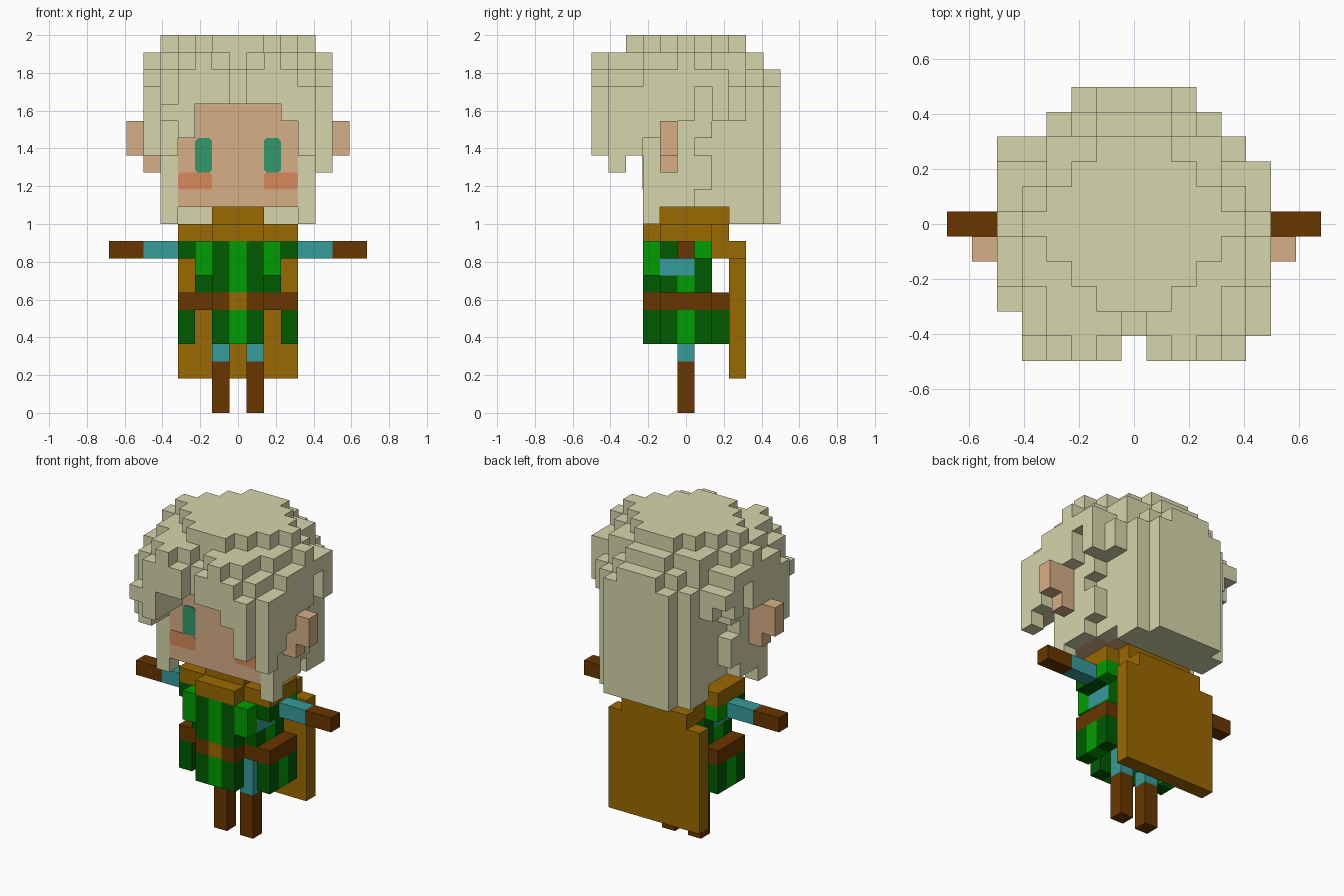
import bpy, bmesh
from mathutils import Vector

default = bpy.data.objects.get("Cube")
if default:
    bpy.data.objects.remove(default, do_unlink=True)

U = 1 / 11  # size of one block


def material(name, rgb):
    linear = [((c / 255 + 0.055) / 1.055) ** 2.4 if c > 10 else 0 for c in rgb] + [1]
    m = bpy.data.materials.new(name)
    m.use_nodes = True
    m.diffuse_color = linear
    m.node_tree.nodes["Principled BSDF"].inputs["Base Color"].default_value = linear
    return m


HAIR = material("pale hair", (214, 214, 172))
SKIN = material("skin", (215, 175, 134))
GOLD = material("ochre cloth", (155, 105, 0))
BROWN = material("brown leather", (105, 54, 0))
DARK = material("dark green", (0, 91, 0))
BRIGHT = material("bright green", (0, 157, 0))
TEAL = material("teal cloth", (54, 156, 156))
EYE = material("eye green", (51, 152, 107))
BLUSH = material("blush", (216, 138, 92))


def finish(name, bm, mat):
    mesh = bpy.data.meshes.new(name)
    bm.to_mesh(mesh)
    bm.free()
    mesh.materials.append(mat)
    bpy.context.collection.objects.link(bpy.data.objects.new(name, mesh))


def box(i0, i1, j0, j1, k0, k1):
    """All block cells in the inclusive ranges."""
    return {(i, j, k) for i in range(i0, i1 + 1)
            for j in range(j0, j1 + 1) for k in range(k0, k1 + 1)}


def mirrored(cells):
    return cells | {(-i, j, k) for i, j, k in cells}


def blocks(name, mat, cells):
    """Skin a set of cells with its outer faces only."""
    bm = bmesh.new()
    for c in cells:
        centre = Vector((c[0], c[1], c[2] + 0.5))
        for axis in range(3):
            for s in (-1, 1):
                n = list(c)
                n[axis] += s
                if tuple(n) in cells:
                    continue
                a, b, d = Vector(), Vector(), Vector()
                a[axis] = s * 0.5
                b[(axis + 1) % 3] = 0.5
                d[(axis + 2) % 3] = 0.5 * s
                corners = (a - b - d, a + b - d, a + b + d, a - b + d)
                bm.faces.new([bm.verts.new((centre + p) * U) for p in corners])
    bmesh.ops.remove_doubles(bm, verts=bm.verts, dist=0.001)
    bmesh.ops.dissolve_limit(bm, angle_limit=0.01, verts=bm.verts, edges=bm.edges)
    finish(name, bm, mat)


def face_plate(name, mat, x0, x1, z0, z1, cut):
    """Thin plate with clipped corners on the front of the face."""
    bm = bmesh.new()
    outline = [(x0 + cut, z0), (x1 - cut, z0), (x1, z0 + cut), (x1, z1 - cut),
               (x1 - cut, z1), (x0 + cut, z1), (x0, z1 - cut), (x0, z0 + cut)]
    f = bm.faces.new([bm.verts.new((x, -2.5 * U - 0.004, z)) for x, z in outline])
    ext = bmesh.ops.extrude_face_region(bm, geom=[f])
    moved = [v for v in ext["geom"] if isinstance(v, bmesh.types.BMVert)]
    bmesh.ops.translate(bm, verts=moved, vec=(0, 0.005, 0))
    bmesh.ops.recalc_face_normals(bm, faces=bm.faces)
    finish(name, bm, mat)


# Hair crown: stepped layers, half width of each row from front to back
crown = {21: (-1, -1, 1, 2, 3, 4, 3, 2, 1, -1, -1),
         20: (2, 3, 3, 4, 4, 5, 4, 3, 3, 1, -1),
         19: (3, 4, 4, 5, 5, 5, 5, 5, 3, 2, 1),
         18: (3, 4, 5, 5, 5, 5, 5, 5, 4, 3, 2)}
hair = set()
for k, widths in crown.items():
    for row, w in enumerate(widths):
        hair |= box(-w, w, row - 5, row - 5, k, k)
hair |= {(4, -5, 18), (5, -4, 18), (5, -4, 17), (-5, 3, 18)}
hair -= box(0, 0, -5, -5, 18, 20) | box(-1, 1, -5, -5, 20, 20) | {(0, -4, 20)}  # parting
hair -= mirrored({(5, 1, 18)})  # slot above each ear

# Fringe locks: column, first row, last row, lowest block
for i, j0, j1, low in ((-5, -3, -3, 15), (-4, -5, -5, 17), (-4, -4, -3, 15),
                       (-3, -5, -3, 16), (3, -5, -3, 17), (4, -5, -3, 15),
                       (5, -4, -4, 14), (5, -3, -3, 15)):
    hair |= box(i, i, j0, j1, low, 17)

# Side hair with ragged lower and rear edges
sides = box(4, 4, -2, -2, 11, 17) | box(4, 4, -1, 0, 12, 17)
sides |= box(4, 4, 1, 1, 13, 14) | box(4, 4, 1, 1, 16, 17) | box(4, 4, 2, 3, 17, 17)
sides |= box(5, 5, -2, -2, 16, 17) | box(5, 5, -1, 0, 17, 17) | {(5, 2, 17)}
sides |= box(3, 3, 1, 2, 12, 17)
hair |= mirrored(sides)

# Long back hair
hair |= box(-3, 3, 3, 4, 11, 17) | box(-2, 2, 5, 5, 11, 17)
blocks("hair", HAIR, hair)

# Head, ears and face
blocks("head", SKIN, box(-3, 3, -2, 0, 12, 17) | box(-2, 2, 1, 2, 12, 17))
blocks("ears", SKIN, mirrored(box(5, 5, -1, -1, 14, 16) | box(6, 6, -1, -1, 15, 16)))
for side, s in (("left", 1), ("right", -1)):
    ex = sorted((s * 1.5 * U, s * 2.5 * U))
    face_plate(side + "_eye", EYE, ex[0], ex[1], 14 * U, 16 * U, 0.015)
    bx = sorted((s * 1.5 * U, s * 3.5 * U))
    face_plate(side + "_cheek", BLUSH, bx[0], bx[1], 13 * U, 14 * U, 0.012)

# Collar and cape
blocks("collar", GOLD, box(-1, 1, -1, 2, 11, 11) | box(-1, 1, -2, -2, 10, 10)
       | box(-3, 3, -1, 1, 10, 10) | box(-2, 2, 2, 2, 9, 10))
blocks("cape", GOLD, box(-3, 3, 3, 3, 2, 8) | box(-2, 2, 3, 3, 9, 9))

# Tunic: front and back panels, side panels, shoulders
front = box(0, 0, -2, -2, 4, 5) | box(0, 0, 2, 2, 4, 5) | box(0, 0, -2, -2, 7, 9)
bright = front | mirrored(box(3, 3, 0, 0, 4, 5) | box(2, 2, -2, -2, 8, 9)
                          | {(3, 1, 9), (2, 0, 7)})
dark = mirrored(box(1, 1, -2, -2, 4, 5) | box(1, 1, 2, 2, 4, 5)
                | box(3, 3, -1, -1, 4, 5) | box(3, 3, 1, 1, 4, 5)
                | box(1, 1, -2, -2, 7, 9) | {(2, -1, 7), (3, -1, 9), (3, 0, 9)}
                | box(0, 2, 1, 1, 7, 9))
blocks("tunic_bright_stripes", BRIGHT, bright)
blocks("tunic_dark_stripes", DARK, dark)

# Belt and buckle
buckle = {(0, -2, 6)}
blocks("belt", BROWN, (box(-3, 3, -1, 1, 6, 6) | box(-1, 1, -2, 2, 6, 6)) - buckle)
blocks("buckle", GOLD, buckle)

# Undershirt, sleeves and trousers
blocks("undershirt", TEAL, box(-2, 2, -1, 0, 8, 9) | box(-1, 1, -1, 0, 7, 7))
blocks("sleeves", TEAL, mirrored(box(4, 5, 0, 0, 9, 9)))
blocks("trousers", TEAL, mirrored(box(1, 1, 0, 0, 3, 5)) | box(0, 0, 0, 0, 4, 5))

# Gloves and boots
blocks("gloves", BROWN, mirrored(box(6, 7, 0, 0, 9, 9)))
blocks("boots", BROWN, mirrored(box(1, 1, 0, 0, 0, 2)))
